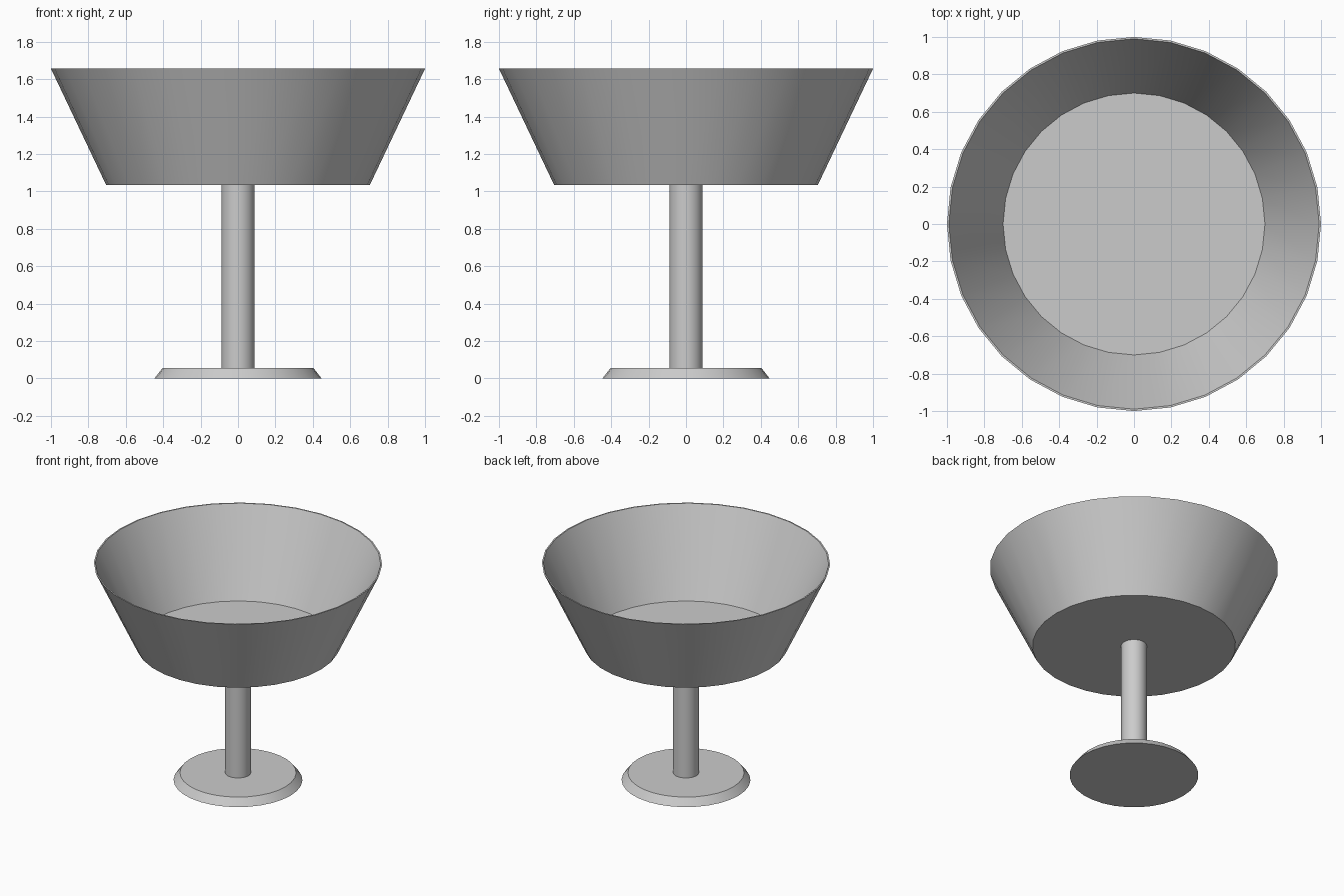
import bpy, bmesh
from math import radians, sin, cos, pi

if "Cube" in bpy.data.objects:
    bpy.data.objects.remove(bpy.data.objects["Cube"])

SIDES = 32


def lathe(name, profile):
    """Revolve (radius, z) points around z; both ends are capped."""
    bm = bmesh.new()
    rings = [[bm.verts.new((r * cos(2 * pi * i / SIDES), r * sin(2 * pi * i / SIDES), z))
              for i in range(SIDES)] for r, z in profile]
    for low, high in zip(rings, rings[1:]):
        for i in range(SIDES):
            j = (i + 1) % SIDES
            bm.faces.new((low[i], low[j], high[j], high[i]))
    bm.faces.new(rings[0][::-1])
    bm.faces.new(rings[-1])
    bmesh.ops.recalc_face_normals(bm, faces=bm.faces)
    mesh = bpy.data.meshes.new(name)
    bm.to_mesh(mesh)
    bm.free()
    obj = bpy.data.objects.new(name, mesh)
    bpy.context.collection.objects.link(obj)
    bpy.ops.object.select_all(action='DESELECT')
    obj.select_set(True)
    bpy.context.view_layer.objects.active = obj
    bpy.ops.object.shade_smooth_by_angle(angle=radians(30))
    return obj


# Foot with a sloped edge
lathe("foot", [(0.447, 0), (0.403, 0.056)])

# Stem
lathe("stem", [(0.089, 0.056), (0.089, 1.034)])

# Thin-walled open bowl: outside, rim, inside, floor
lathe("bowl", [(0.705, 1.034), (1.0, 1.656), (0.99, 1.656), (0.70, 1.043)])
